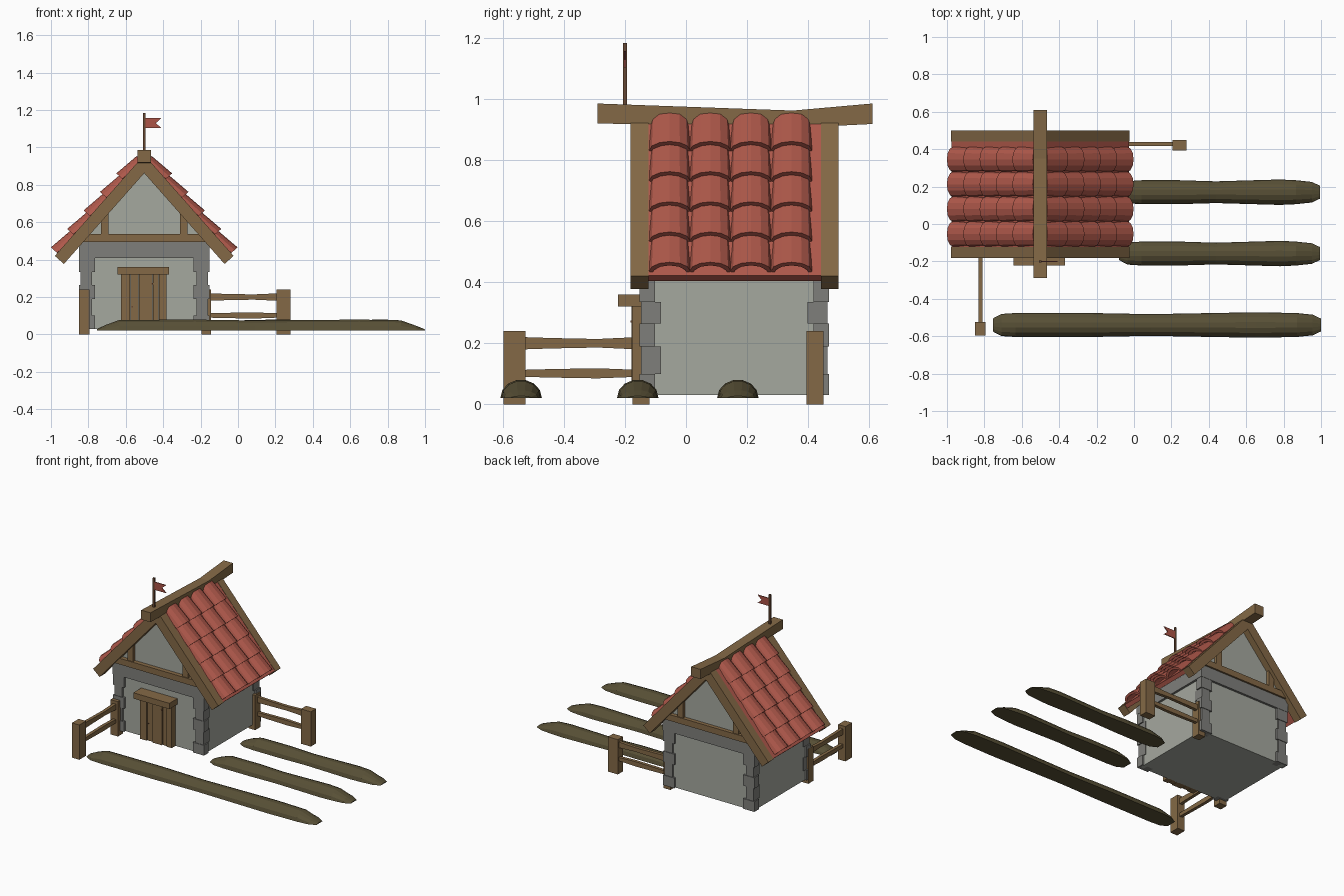
import bpy, bmesh, math

if "Cube" in bpy.data.objects:
    bpy.data.objects.remove(bpy.data.objects["Cube"])

CX = -0.507                      # house centre line
TH = math.radians(48.5)          # roof pitch
C, S = math.cos(TH), math.sin(TH)


def material(name, *rgb):
    m = bpy.data.materials.new(name)
    m.diffuse_color = [(v / 255 / 12.92 if v < 10 else ((v / 255 + 0.055) / 1.055) ** 2.4) for v in rgb] + [1]
    m.use_nodes = True
    m.node_tree.nodes["Principled BSDF"].inputs["Base Color"].default_value = m.diffuse_color
    return m


PLASTER = material("plaster", 165, 168, 159)
STONE = material("stone", 127, 127, 123)
WOOD = material("wood", 132, 105, 70)
TILE = material("roof_red", 176, 89, 75)
SOIL = material("soil", 88, 80, 54)
POLE = material("pole_brown", 105, 72, 50)
FLAG = material("flag_red", 172, 84, 70)


def loft(name, ring_sets, mat):
    """Capped solids, each skinned through a list of equal-length rings."""
    bm = bmesh.new()
    for rings in ring_sets:
        vs = [[bm.verts.new(p) for p in r] for r in rings]
        n = len(vs[0])
        for a, b in zip(vs, vs[1:]):
            for i in range(n):
                bm.faces.new((a[i], a[(i + 1) % n], b[(i + 1) % n], b[i]))
        bm.faces.new(vs[0])
        bm.faces.new(vs[-1])
    bmesh.ops.recalc_face_normals(bm, faces=bm.faces)
    me = bpy.data.meshes.new(name)
    bm.to_mesh(me)
    bm.free()
    me.materials.append(mat)
    ob = bpy.data.objects.new(name, me)
    bpy.context.collection.objects.link(ob)
    return ob


def box_rings(x0, x1, y0, y1, z0, z1):
    return [[(x0, y0, z), (x1, y0, z), (x1, y1, z), (x0, y1, z)] for z in (z0, z1)]


def boxes(name, mat, *dims):
    return loft(name, [box_rings(*d) for d in dims], mat)


def extrude_y(outline, y0, y1):
    return [[(x, y, z) for x, z in outline] for y in (y0, y1)]


def roof(side, s, n):
    """Slope coordinates (s up the slope, n outward) to x, z."""
    return CX + side * (0.478 - s * C + n * S), 0.42 + s * S + n * C


# Walls with gables
loft("walls", [extrude_y([(CX - .335, .03), (CX + .335, .03), (CX + .335, .535),
                          (CX, .912), (CX - .335, .535)], -.135, .455)], PLASTER)
boxes("stone_band", STONE, (CX - .35, CX + .35, -.155, .47, .41, .495))

# Corner stones, alternating long and short
levels = [.03, .10, .19, .265, .335, .41]
stones = []
for side in (-1, 1):
    for front in (True, False):
        for i in range(5):
            lx, ly = (.085, .05) if i % 2 == 0 else (.06, .07)
            e = .348 if i % 2 == 0 else .34
            xs = sorted((CX + side * e, CX + side * (e - lx)))
            o = 0 if i % 2 == 0 else .004
            ys = (-.152 + o, -.152 + ly) if front else (.468 - ly, .468 - o)
            stones.append(box_rings(*xs, *ys, levels[i], levels[i + 1]))
loft("corner_stones", stones, STONE)

# Gable timber at front and back
timber = []
for y0, y1 in ((-.165, -.12), (.44, .482)):
    timber.append(box_rings(CX - .335, CX + .335, y0, y1, .495, .537))
    for side in (-1, 1):
        xs = sorted((CX + side * .19, CX + side * .232))
        timber.append(box_rings(*xs, y0 + .006, y1 - .006, .535, .665))
loft("gable_timber", timber, WOOD)

# Roof slabs, bargeboards
slabs, boards = [], []
for side in (-1, 1):
    slab = [roof(side, *p) for p in ((.004, -.002), (.715, -.002), (.69, -.03), (.004, -.03))]
    slabs.append(extrude_y(slab, -.125, .445))
    board = [roof(side, *p) for p in ((0, 0), (.721, 0), (.648, -.065), (0, -.065))]
    boards.append(extrude_y(board, -.182, -.123))
    boards.append(extrude_y(board, .442, .5))
loft("roof_slabs", slabs, TILE)
loft("bargeboards", boards, WOOD)

# Arched tiles: five rows, four columns per side
tiles = []
SEG = 6
for side in (-1, 1):
    for row in range(5):
        for col in range(4):
            yc = -.12 + .133 * (col + .5)
            rings = []
            for s, base, rise, w in ((.02, .002, .044, .067), (.162, -.012, .038, .063)):
                s += .132 * row
                if row == 4:
                    s = min(s, .69)
                ring = []
                for inset in (0, .016):
                    arc = []
                    for k in range(SEG + 1):
                        a = math.pi * k / SEG
                        r = w - inset * .5
                        x, z = roof(side, s, base + math.sin(a) * rise - inset)
                        arc.append((x, yc - math.cos(a) * r, z))
                    ring += arc if inset == 0 else arc[::-1]
                rings.append(ring)
            tiles.append(rings)
loft("roof_tiles", tiles, TILE)

# Ridge beam with a bend towards the back
ridge = []
for y, z0, z1 in ((-.29, .92, .985), (.35, .905, .962), (.61, .918, .985)):
    ridge.append([(CX - .035, y, z0), (CX + .035, y, z0), (CX + .035, y, z1), (CX - .035, y, z1)])
loft("ridge_beam", [ridge], WOOD)

# Door planks and lintel
boxes("door", WOOD, (-.632, -.582, -.176, -.13, .03, .325), (-.58, -.537, -.168, -.13, .03, .325),
      (-.535, -.463, -.178, -.13, .03, .325), (-.461, -.43, -.170, -.13, .03, .325),
      (-.428, -.388, -.177, -.13, .03, .325))
boxes("lintel", WOOD, (-.65, -.375, -.222, -.13, .32, .36))
boxes("door_nails", POLE, (-.575, -.568, -.172, -.16, .145, .152),
      (-.468, -.461, -.181, -.16, .268, .275))

# Fences: front left and right side
boxes("fence_posts", WOOD, (-.856, -.8, -.597, -.525, 0, .24), (-.856, -.8, -.176, -.12, 0, .24),
      (.2, .275, .394, .45, 0, .24), (-.202, -.15, .394, .45, 0, .24))
rails = []
for z0, z1, sag in ((.18, .22, -.006), (.09, .113, .005)):
    for along_x in (True, False):
        a0, a1 = (-.17, .21) if along_x else (-.53, -.16)
        c = .428 if along_x else -.826
        rings = []
        for t, d in ((0, 0), (.25, sag * .5), (.65, sag), (1, 0)):
            a = a0 + (a1 - a0) * t
            sect = [(c - .011, z0 - d), (c + .011, z0 - d), (c + .011, z1 + d), (c - .011, z1 + d)]
            rings.append([(a, q, z) if along_x else (q, a, z) for q, z in sect])
        rails.append(rings)
loft("fence_rails", rails, WOOD)

# Flag on a thin pole
boxes("flag_pole", POLE, (CX - .006, CX + .006, -.206, -.194, .95, 1.184))
loft("flag", [extrude_y([(CX, 1.103), (-.415, 1.103), (-.445, 1.13), (-.415, 1.157), (CX, 1.157)],
                        -.203, -.197)], FLAG)

# Soil mounds: half-round furrows with tapered ends
mounds = []
for x0, x1, yc in ((-.76, .995, -.54), (-.085, .99, -.158), (-.085, .99, .17)):
    L = x1 - x0
    st = [(x0, .035, .008), (x0 + .045, .059, .03), (x0 + .12, .064, .058), (x0 + .3 * L, .064, .06),
          (x0 + .48 * L, .058, .055), (x0 + .8 * L, .068, .06), (x1 - .13, .064, .056),
          (x1 - .045, .055, .025), (x1, .034, .006)]
    mounds.append([[(x, yc + w * math.cos(math.pi * k / 7), .021 + h * math.sin(math.pi * k / 7))
                    for k in range(8)] for x, w, h in st])
loft("soil_mounds", mounds, SOIL)

# Shift to the exact frame: tile tip at x = -1, mound end at x = 1
xs = [v.co.x for o in bpy.context.collection.objects for v in o.data.vertices]
for o in bpy.context.collection.objects:
    o.location.x = -(min(xs) + max(xs)) / 2
